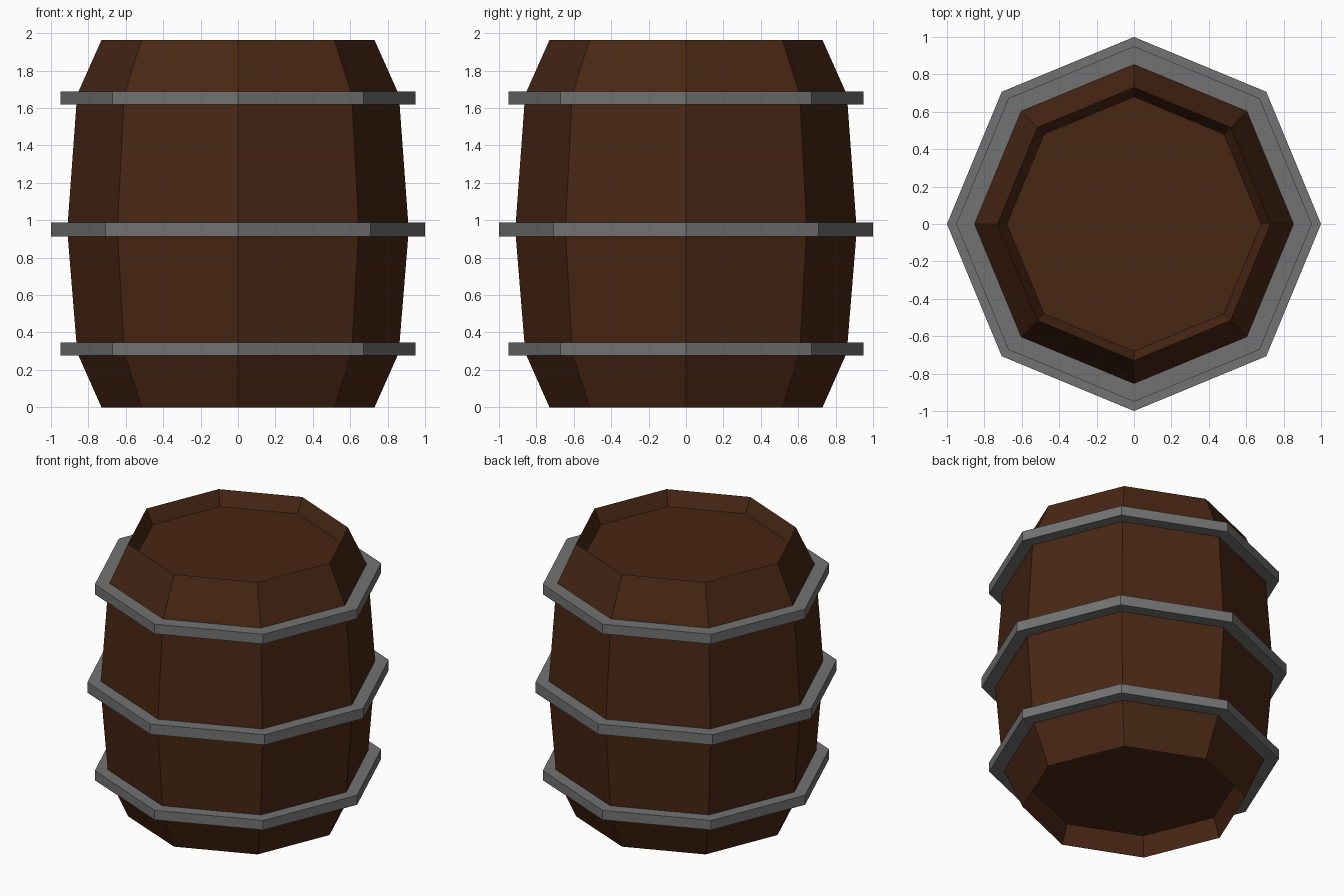
import bpy, bmesh
from math import cos, sin, tau

if "Cube" in bpy.data.objects:
    bpy.data.objects.remove(bpy.data.objects["Cube"])

SIDES = 8


def material(name, color):
    mat = bpy.data.materials.new(name)
    mat.diffuse_color = color
    mat.use_nodes = True
    mat.node_tree.nodes["Principled BSDF"].inputs["Base Color"].default_value = mat.diffuse_color
    return mat


def lathe(name, profile, mat, closed=False):
    """Spin (radius, z) points into an octagonal solid; a closed profile makes a ring."""
    bm = bmesh.new()
    rings = [[bm.verts.new((r * cos(tau * i / SIDES), r * sin(tau * i / SIDES), z))
              for i in range(SIDES)] for r, z in profile]
    pairs = list(zip(rings, rings[1:]))
    if closed:
        pairs.append((rings[-1], rings[0]))
    else:
        bm.faces.new(rings[0][::-1])
        bm.faces.new(rings[-1])
    for a, b in pairs:
        for i in range(SIDES):
            j = (i + 1) % SIDES
            bm.faces.new((a[i], a[j], b[j], b[i]))
    bmesh.ops.recalc_face_normals(bm, faces=bm.faces)
    mesh = bpy.data.meshes.new(name)
    bm.to_mesh(mesh)
    bm.free()
    mesh.materials.append(mat)
    obj = bpy.data.objects.new(name, mesh)
    bpy.context.collection.objects.link(obj)
    return obj


wood = material("wood", (0.066, 0.020, 0.007, 1))
iron = material("iron", (0.17, 0.17, 0.17, 1))

# Bulging staves with a recessed base and lid
lathe("barrel_body", [(0.68, 0.135), (0.73, 0), (0.853, 0.277), (0.864, 0.346),
                      (0.91, 0.913), (0.91, 0.987), (0.864, 1.618), (0.853, 1.688),
                      (0.73, 1.963), (0.68, 1.86)], wood)

# Hoops: outer radius, bottom (z, body radius), top (z, body radius)
for name, outer, (z0, r0), (z1, r1) in (
        ("lower_hoop", 0.95, (0.277, 0.853), (0.346, 0.864)),
        ("middle_hoop", 1.0, (0.913, 0.91), (0.987, 0.91)),
        ("upper_hoop", 0.95, (1.618, 0.864), (1.688, 0.853))):
    lathe(name, [(r0, z0), (outer, z0), (outer, z1), (r1, z1)], iron, closed=True)
